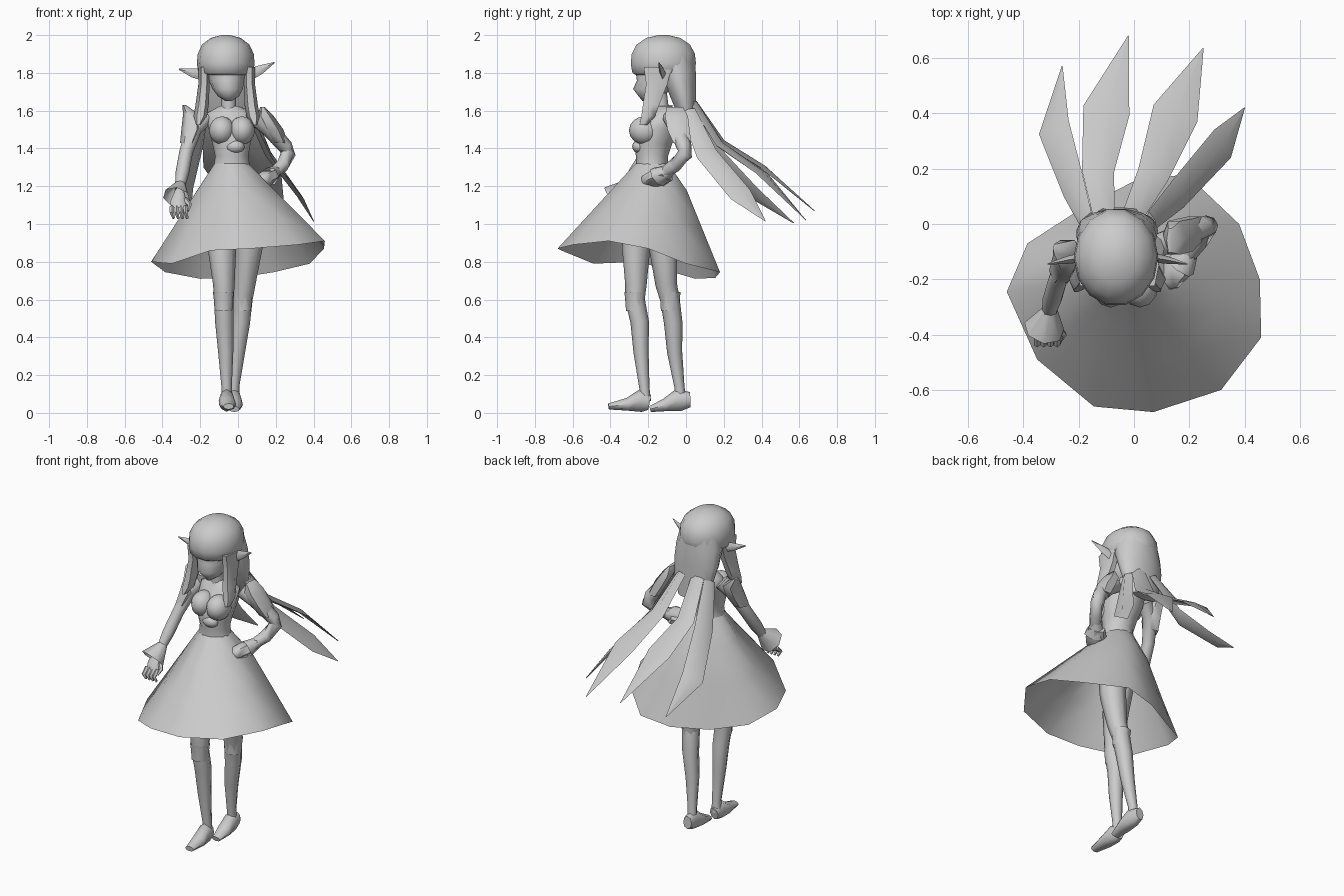
import bpy
import bmesh
import math
from mathutils import Vector

default_cube = bpy.data.objects.get("Cube")
if default_cube:
    bpy.data.objects.remove(default_cube, do_unlink=True)

# One plain clay colour for the whole figure
clay = bpy.data.materials.new("plain_grey")
clay.use_nodes = True
clay.diffuse_color = (0.6, 0.6, 0.6, 1)
shader = next(n for n in clay.node_tree.nodes if n.type == "BSDF_PRINCIPLED")
shader.inputs["Base Color"].default_value = clay.diffuse_color
shader.inputs["Roughness"].default_value = 0.8
parts = []


def finish(name, bm):
    """Turn a bmesh into a named, coloured object."""
    bmesh.ops.recalc_face_normals(bm, faces=bm.faces)
    mesh = bpy.data.meshes.new(name)
    bm.to_mesh(mesh)
    bm.free()
    mesh.materials.append(clay)
    part = bpy.data.objects.new(name, mesh)
    bpy.context.collection.objects.link(part)
    parts.append(part)
    return part


def bridge(bm, rings, close_ends=True):
    """Join neighbouring closed rings of vertices with quads."""
    for lower, upper in zip(rings, rings[1:]):
        count = len(lower)
        for i in range(count):
            j = (i + 1) % count
            bm.faces.new((lower[i], lower[j], upper[j], upper[i]))
    if close_ends:
        bm.faces.new(rings[0])
        bm.faces.new(rings[-1])


def sweep(name, stations, sides=8, hint=(0, 1, 0), level=False, close_ends=True):
    """Loft ellipses along a path; each station is x, y, z, width, depth."""
    bm = bmesh.new()
    centres = [Vector(station[:3]) for station in stations]
    rings = []
    for i, (centre, station) in enumerate(zip(centres, stations)):
        following = centres[min(i + 1, len(centres) - 1)]
        tangent = (following - centres[max(i - 1, 0)]).normalized()
        across = tangent.cross(Vector(hint)).normalized()
        along = across.cross(tangent)
        if level:
            across, along = Vector((1, 0, 0)), Vector((0, 1, 0))
        ring = []
        for k in range(sides):
            angle = math.tau * k / sides
            offset = across * station[3] * math.cos(angle)
            offset += along * station[4] * math.sin(angle)
            ring.append(bm.verts.new(centre + offset))
        rings.append(ring)
    bridge(bm, rings, close_ends)
    return finish(name, bm)


def limb(name, points, radii, **options):
    """Round sweep with one radius for each point."""
    return sweep(name, [(*p, r, r) for p, r in zip(points, radii)], **options)


def ball(name, centre, size):
    bm = bmesh.new()
    bmesh.ops.create_uvsphere(bm, u_segments=12, v_segments=8, radius=1)
    bmesh.ops.scale(bm, vec=size, verts=bm.verts)
    bmesh.ops.translate(bm, vec=centre, verts=bm.verts)
    return finish(name, bm)


# Head, with a pointed chin and the nose as its foremost point
sweep("face", [(-.05, -.21, 1.65, .015, .02), (-.05, -.19, 1.675, .055, .06),
               (-.055, -.175, 1.715, .08, .105), (-.06, -.155, 1.76, .095, .105),
               (-.06, -.15, 1.83, .1, .12)], sides=12, level=True)
limb("neck", [(-.05, -.13, 1.58), (-.05, -.14, 1.72)], [.042, .036])

# Hair cap: a dome whose lower edge turns in over the brow
dome = [(1.79, .85), (1.8, .95), (1.85, 1), (1.9, .97), (1.95, .82), (1.985, .52), (2, .15)]
sweep("hair_cap", [(-.065, -.12, z, .153 * r, .177 * r) for z, r in dome],
      sides=14, level=True)
sweep("back_hair", [(-.065, -.07, 1.9, .128, .115), (-.063, -.045, 1.8, .146, .1),
                    (-.06, -.02, 1.7, .147, .076), (-.055, .0, 1.6, .13, .055),
                    (-.05, .03, 1.5, .08, .03)],
      sides=14, level=True)

# Side locks and long ears on both sides of the head
for side, sign, lift in (("right", -1, 0), ("left", 1, .035)):
    x = -.06 + sign * .12
    sweep(side + "_lock", [(x, -.15, 1.83, .03, .085), (x, -.155, 1.74, .03, .065),
                           (x + sign * .01, -.185, 1.63, .035, .05),
                           (x + sign * .02, -.2, 1.57, .036, .042),
                           (x + sign * .03, -.225, 1.525, .012, .025)],
          sides=6, level=True)
    sweep(side + "_ear", [(x, -.12, 1.79, .018, .032),
                          (x + sign * .06, -.13, 1.80 + lift / 2, .014, .024),
                          (x + sign * .133, -.145, 1.82 + lift, .002, .003)],
          sides=4, hint=(0, 0, 1))

# Four thin wind-blown blades of hair: root, middle, widest point, tip
blades = [
    [(-.17, .01, 1.62), (-.22, .14, 1.38), (-.29, .35, 1.17), (-.26, .57, 1.005)],
    [(-.11, .04, 1.64), (-.13, .19, 1.43), (-.1, .41, 1.3), (-.02, .68, 1.07)],
    [(0, .04, 1.64), (.07, .18, 1.42), (.15, .4, 1.27), (.25, .635, 1.02)],
    [(.06, .01, 1.6), (.16, .11, 1.37), (.32, .29, 1.155), (.4, .42, 1.015)],
]
for number, (path, tilt) in enumerate(zip(blades, (-.3, 0, 0, .3)), 1):
    widths = (.04, .058, .085 if number in (2, 3) else .064, .002)
    sweep(f"hair_blade_{number}",
          [(*p, w, d) for p, w, d in zip(path, widths, (.02, .018, .012, .002))],
          sides=4, hint=(tilt, -abs(tilt), 1))

# Fitted bodice
sweep("bodice", [(-.035, -.18, 1.23, .12, .09), (-.033, -.18, 1.31, .095, .085),
                 (-.033, -.18, 1.36, .088, .085), (-.035, -.175, 1.42, .1, .1),
                 (-.035, -.15, 1.51, .122, .115), (-.04, -.115, 1.585, .13, .065),
                 (-.045, -.12, 1.625, .05, .045)], sides=12, level=True)
for side, sign in (("right", -1), ("left", 1)):
    ball(side + "_bust", (-.032 + sign * .053, -.22, 1.495), (.068, .082, .075))
ball("bodice_clasp", (-.015, -.25, 1.41), (.05, .035, .035))

# Wide skirt: rings blend from the waist to a tilted, uneven hem
hem = [(.07, -.68, .87), (.315, -.6, .89), (.46, -.41, .91), (.455, -.2, .87),
       (.38, 0, .79), (.19, .18, .745), (0, .155, .715), (-.2, .05, .71),
       (-.385, -.07, .745), (-.46, -.245, .8), (-.35, -.49, .79), (-.145, -.66, .86)]
bm = bmesh.new()
rings = []
for blend, valley, fullness in ((0, 1, 1), (.25, .88, 1.18), (.6, .98, 1.06), (1, 1, 1)):
    ring = []
    for i, corner in enumerate(hem):
        angle = math.radians(i * 30 - 75)
        waist = Vector((-.035 + .092 * math.cos(angle), -.18 + .09 * math.sin(angle), 1.32))
        point = waist.lerp(Vector(corner), blend)
        middle = Vector((-.03, -.19, point.z))
        # Pinch the cloth beside the raised front pleat, and fill out the back
        if i in (1, 10):
            point = middle + (point - middle) * valley
        elif 4 <= i <= 8:
            point = middle + (point - middle) * fullness
        ring.append(bm.verts.new(point))
    rings.append(ring)
bridge(bm, rings, close_ends=False)
finish("skirt", bm)

# Right arm reaches forward and down
limb("right_arm", [(-.17, -.11, 1.57), (-.235, -.14, 1.5), (-.275, -.2, 1.38),
                   (-.295, -.27, 1.27), (-.31, -.33, 1.18)],
     [.045, .042, .036, .036, .024])
sweep("right_sleeve", [(-.285, -.09, 1.63, .008, .02), (-.24, -.11, 1.57, .052, .06),
                       (-.245, -.14, 1.5, .055, .06), (-.265, -.17, 1.43, .042, .05)],
      sides=6, level=True)
limb("right_cuff", [(-.303, -.31, 1.21), (-.325, -.38, 1.14)], [.028, .075],
     sides=7, close_ends=False)
sweep("right_palm", [(-.31, -.33, 1.18, .022, .02), (-.315, -.38, 1.12, .042, .022),
                     (-.315, -.4, 1.08, .04, .018)], sides=6)
for finger in range(4):
    x = -.35 + finger * .024
    limb(f"right_finger_{finger + 1}",
         [(x, -.4, 1.09), (x, -.435, 1.06), (x + .01, -.425, 1.03)],
         [.013, .012, .007], sides=5, hint=(1, 0, 0))
limb("right_thumb", [(-.28, -.37, 1.13), (-.255, -.4, 1.1), (-.265, -.42, 1.07)],
     [.015, .013, .007], sides=5, hint=(1, 0, 0))

# Left arm bends back with the hand resting on the hip
limb("left_arm", [(.08, -.08, 1.57), (.16, -.05, 1.51), (.25, -.01, 1.41),
                  (.265, -.005, 1.37), (.235, -.06, 1.31), (.18, -.13, 1.26)],
     [.045, .045, .04, .04, .037, .03], hint=(0, 1, .3))
sweep("left_sleeve", [(.13, -.06, 1.62, .012, .05), (.145, -.05, 1.57, .045, .07),
                      (.185, -.04, 1.5, .055, .068), (.22, -.02, 1.43, .045, .055)],
      sides=6, level=True)
sweep("left_cuff", [(.21, -.08, 1.285, .028, .028), (.165, -.15, 1.25, .05, .065)],
      sides=7, close_ends=False)
sweep("left_hand", [(.19, -.1, 1.26, .03, .05), (.15, -.155, 1.24, .045, .065),
                    (.12, -.205, 1.225, .04, .05), (.1, -.235, 1.22, .015, .02)], sides=6)

# Crossed legs, boots and shoes, one foot ahead of the other
legs = {
    "right": [(-.08, -.2, 1.12), (-.085, -.265, .87), (-.075, -.265, .68), (-.075, -.27, .6),
              (-.072, -.245, .48), (-.065, -.238, .32), (-.06, -.22, .13), (-.06, -.215, .06)],
    "left": [(.03, -.16, 1.12), (.055, -.12, .87), (.035, -.105, .68), (.025, -.085, .6),
             (.015, -.068, .48), (-.003, -.06, .32), (-.02, -.035, .14), (-.022, -.03, .07)],
}
feet = {
    "right": [(-.06, -.192, .055), (-.06, -.24, .065), (-.055, -.31, .045), (-.05, -.41, .034)],
    "left": [(-.025, .022, .07), (-.022, -.04, .068), (-.02, -.11, .042), (-.02, -.19, .02)],
}
for side, path in legs.items():
    limb(side + "_leg", path, [.085, .075, .057, .052, .049, .04, .027, .03])
    knee = Vector(path[3])
    limb(side + "_boot_top",
         [knee + Vector((0, 0, step)) for step in (-.06, 0, .04)],
         [.049, .053, .058], sides=7, close_ends=False)
    outline = zip(feet[side], (.028, .042, .046, .028), (.04, .06, .034, .016))
    sweep(side + "_shoe", [(*p, w, h) for p, w, h in outline], sides=8, hint=(0, 0, 1))

# Soft shading that keeps the sharp folds
bpy.ops.object.select_all(action="DESELECT")
for part in parts:
    part.select_set(True)
bpy.context.view_layer.objects.active = parts[0]
bpy.ops.object.shade_smooth_by_angle(angle=math.radians(60))
